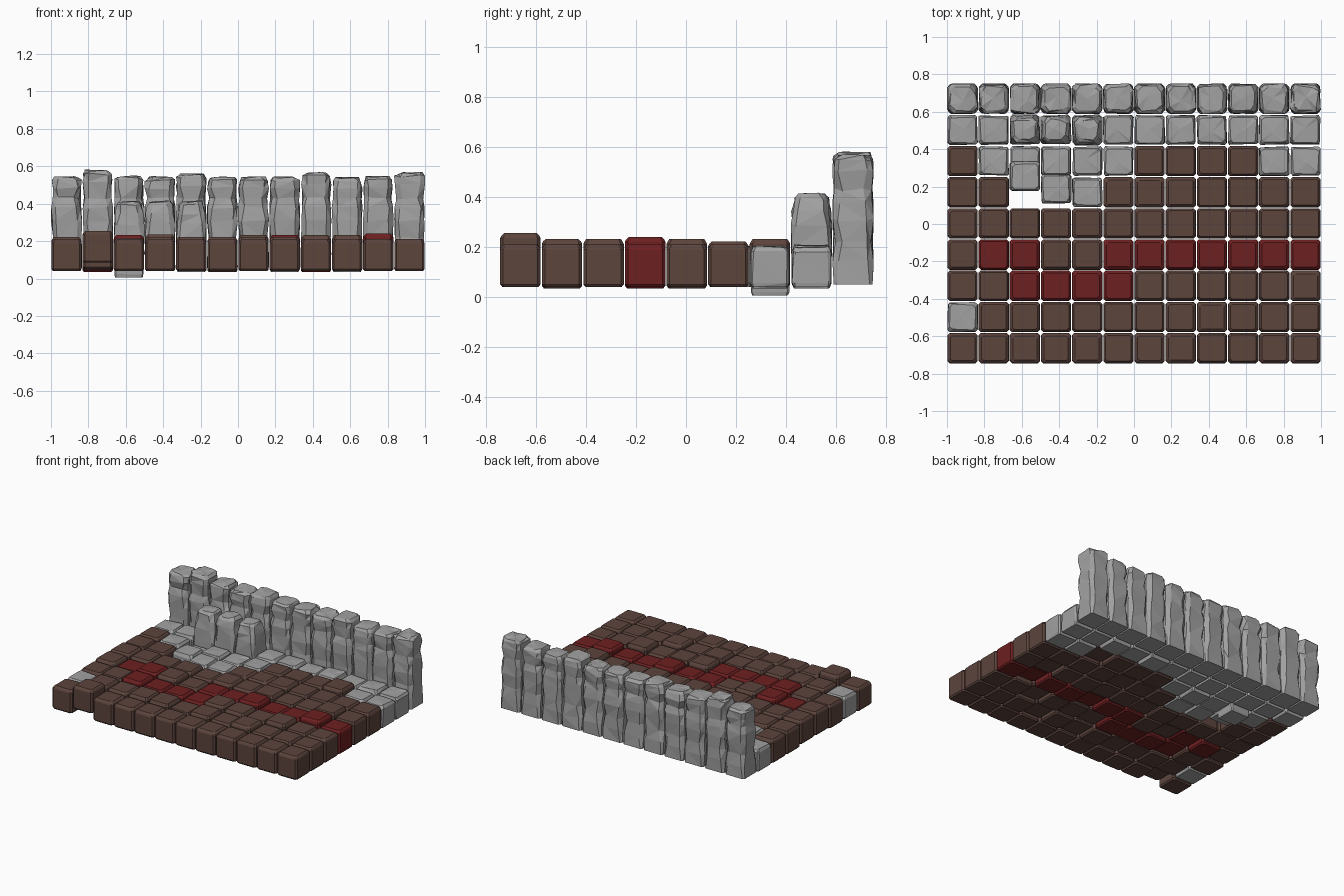
import bpy
import bmesh
import random

random.seed(4)
if "Cube" in bpy.data.objects:
    bpy.data.objects.remove(bpy.data.objects["Cube"], do_unlink=True)


def material(name, rgb):
    m = bpy.data.materials.new(name)
    m.use_nodes = True
    m.diffuse_color = (*rgb, 1)
    m.node_tree.nodes["Principled BSDF"].inputs["Base Color"].default_value = (*rgb, 1)
    return m


EARTH = material("earth brown", (0.108, 0.058, 0.046))
RED = material("dark red", (0.155, 0.014, 0.015))
STONE = material("stone grey", (0.36, 0.36, 0.36))


def octagon(h, c):
    """Square of half size h whose corners are cut by c, counter-clockwise."""
    k = h - c
    return [(h, -k), (h, k), (k, h), (-k, h), (-h, k), (-h, -k), (-k, -h), (k, -h)]


def stack(name, x, y, profile, mat, jitter=0.0, squash=1.0, limit=0.0825):
    """Closed block through octagonal rings (z, half size, corner cut)."""
    bm = bmesh.new()
    rings = []
    for i, (z, h, c) in enumerate(profile):
        edge = i == 0
        ring = []
        for px, py in octagon(h, c):
            j = [0 if edge else random.uniform(-jitter, jitter) for _ in range(3)]
            px = max(-limit, min(limit, px + j[0]))
            py = max(-limit, min(limit, py + j[1])) * squash
            ring.append(bm.verts.new((x + px, y + py, z + j[2])))
        rings.append(ring)
    for a, b in zip(rings, rings[1:]):
        for i in range(8):
            n = (i + 1) % 8
            bm.faces.new((a[i], a[n], b[n], b[i]))
    bm.faces.new(list(reversed(rings[0])))
    if jitter:
        # faceted stone top around a slightly raised middle
        top = rings[-1]
        mid = bm.verts.new((x + random.uniform(-.015, .015), y + random.uniform(-.015, .015),
                            profile[-1][0] + jitter * 0.6))
        for i in range(8):
            bm.faces.new((top[i], top[(i + 1) % 8], mid))
        bmesh.ops.triangulate(bm, faces=bm.faces[:])
    else:
        bm.faces.new(rings[-1])
    bmesh.ops.recalc_face_normals(bm, faces=bm.faces[:])
    mesh = bpy.data.meshes.new(name)
    bm.to_mesh(mesh)
    bm.free()
    mesh.materials.append(mat)
    bpy.context.collection.objects.link(bpy.data.objects.new(name, mesh))


def ground_block(name, x, y, dz, mat):
    s = random.uniform(0.064, 0.071)
    stack(name, x, y, [(0.04 + dz, 0.073, 0.012), (0.05 + dz, 0.081, 0.012),
                       (0.19 + dz, 0.081, 0.012), (0.2 + dz, 0.076, 0.012),
                       (0.21 + dz, s, 0.010)], mat)


def stone_block(name, x, y, dz):
    stack(name, x, y, [(0.04 + dz, 0.073, 0.006), (0.055 + dz, 0.079, 0.008),
                       (0.18 + dz, 0.079, 0.010), (0.2 + dz, 0.069, 0.014)],
          STONE, 0.004, 0.97)


def low_pillar(name, x, y, top):
    stack(name, x, y, [(0.045, 0.076, 0.006), (0.2, 0.079, 0.012), (0.29, 0.080, 0.022),
                       (0.345, 0.075, 0.024), (top - 0.02, 0.066, 0.024),
                       (top - 0.004, 0.054, 0.024)], STONE, 0.007)


def tall_pillar(name, x, y, top):
    stack(name, x, y, [(0.05, 0.078, 0.012), (0.14, 0.079, 0.022), (0.22, 0.074, 0.024),
                       (0.31, 0.081, 0.024), (0.38, 0.079, 0.024), (0.43, 0.072, 0.026),
                       (top - 0.06, 0.078, 0.022), (top - 0.02, 0.076, 0.024),
                       (top - 0.004, 0.063, 0.024)], STONE, 0.007)


# Layout from front to back: e earth, r red, s stone, p low pillar, t tall pillar
LAYOUT = ["eeeeeeeeeeee",
          "seeeeeeeeeee",
          "eerrrreeeeee",
          "erreerrrrrrr",
          "eeeeeeeeeeee",
          "eessseeeeeee",
          "essssseeeess",
          "sspppsssssss",
          "tttttttttttt"]
PITCH = 1 / 6
TOPS = [.545, .58, .55, .545, .56, .545, .545, .545, .567, .542, .547, .567]
# Shifted stones (column, row): (dy, dz)
SHIFT = {(2, 5): (0.085, 0.0), (3, 5): (0.02, 0.0), (4, 5): (0.0, 0.005),
         (2, 6): (0.0, -0.035), (1, 0): (0.0, 0.045), (10, 3): (0.0, 0.03),
         (3, 3): (0.0, 0.025)}

for row, line in enumerate(LAYOUT):
    for col, kind in enumerate(line):
        x = (col - 5.5) * PITCH
        y = (row - 4) * PITCH + 0.003
        border = row == 0 or col == 11
        wobble = 0.0 if border else random.choice([0, 0, -0.006, 0.006, 0.012, 0.022])
        dy, dz = SHIFT.get((col, row), (0.0, wobble))
        if kind == "e":
            ground_block("earth_block", x, y + dy, dz, EARTH)
        elif kind == "r":
            ground_block("red_path_block", x, y + dy, dz, RED)
        elif kind == "s":
            stone_block("stone_block", x, y + dy, min(dz, 0.005))
        elif kind == "p":
            low_pillar("low_stone_pillar", x, y, 0.415)
        else:
            tall_pillar("wall_pillar", x, y, TOPS[col])
